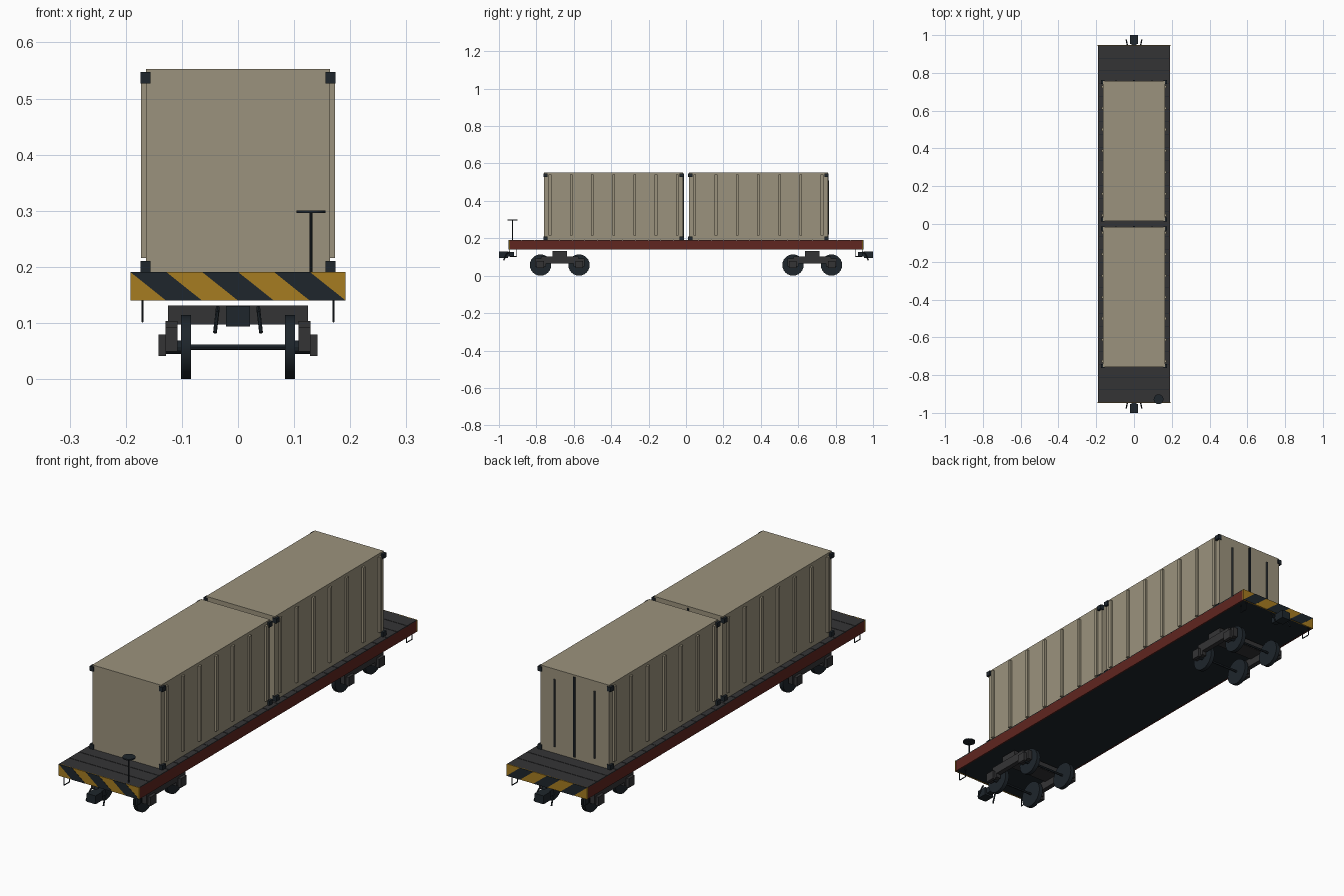
import bpy, bmesh, math
from mathutils import Vector, Matrix

if "Cube" in bpy.data.objects:
    bpy.data.objects.remove(bpy.data.objects["Cube"])


def material(name, r, g, b):
    m = bpy.data.materials.new(name)
    m.diffuse_color = (r, g, b, 1)
    m.use_nodes = True
    m.node_tree.nodes["Principled BSDF"].inputs["Base Color"].default_value = m.diffuse_color
    return m


BEIGE = material("beige_paint", .33, .29, .205)
RED = material("oxide_red", .115, .019, .014)
YELLOW = material("warning_yellow", .38, .20, .015)
BLACK = material("black_steel", .013, .019, .025)
GREY = material("dark_grey", .034, .034, .036)
BAR = material("bar_grey", .05, .06, .065)


def box(bm, x0, x1, y0, y1, z0, z1):
    mat = Matrix.Translation(((x0 + x1) / 2, (y0 + y1) / 2, (z0 + z1) / 2)) @ \
        Matrix.Diagonal((abs(x1 - x0), abs(y1 - y0), abs(z1 - z0), 1))
    bmesh.ops.create_cube(bm, size=1, matrix=mat)


def rod(bm, a, b, r, sides=8):
    a, b = Vector(a), Vector(b)
    rot = (b - a).to_track_quat('Z', 'Y').to_matrix().to_4x4()
    bmesh.ops.create_cone(bm, cap_ends=True, segments=sides, radius1=r, radius2=r,
                          depth=(b - a).length, matrix=Matrix.Translation((a + b) / 2) @ rot)


def finish(name, bm, mat, smooth=False):
    bmesh.ops.recalc_face_normals(bm, faces=bm.faces)
    me = bpy.data.meshes.new(name)
    bm.to_mesh(me)
    bm.free()
    me.materials.append(mat)
    ob = bpy.data.objects.new(name, me)
    bpy.context.collection.objects.link(ob)
    if smooth:
        bpy.ops.object.select_all(action='DESELECT')
        bpy.context.view_layer.objects.active = ob
        ob.select_set(True)
        bpy.ops.object.shade_smooth_by_angle()
    return ob


SIDES = (-1, 1)

# Deck core, side sills and floor planks
bm = bmesh.new()
box(bm, -.188, .188, -.944, .944, .141, .187)
finish("deck_core", bm, BLACK)
bm = bmesh.new()
for s in SIDES:
    box(bm, s * .186, s * .191, -.945, .945, .14, .188)
finish("side_sills", bm, RED)
bm = bmesh.new()
step = 1.892 / 28
for i in range(28):
    y = -.946 + i * step
    box(bm, -.191, .191, y + .0012, y + step - .0012, .186, .191)
finish("floor_planks", bm, GREY)

# Striped end plates
bm = bmesh.new()
for s in SIDES:
    box(bm, -.192, .192, s * .942, s * .947, .14, .191)
finish("end_plates", bm, YELLOW)
bm = bmesh.new()
for s in SIDES:
    for k in range(3):
        x = -.192 + k * .128
        prof = [(x, .191), (x + .064, .191), (x + .128, .14), (x + .064, .14)]
        f = bm.faces.new([bm.verts.new((px, s * .946, pz)) for px, pz in prof])
        ext = bmesh.ops.extrude_face_region(bm, geom=[f])
        bmesh.ops.translate(bm, vec=(0, s * .002, 0),
                            verts=[v for v in ext["geom"] if isinstance(v, bmesh.types.BMVert)])
finish("warning_stripes", bm, BLACK)

# Containers, doors facing +y
for label, c in (("front", -.387), ("rear", .387)):
    bm = bmesh.new()
    box(bm, -.164, .164, c - .371, c + .371, .191, .553)
    finish(label + "_container_body", bm, BEIGE)
    bm = bmesh.new()
    for s in SIDES:
        for k in range(7):
            y = c + (k - 3) * .1133
            box(bm, s * .160, s * .173, y - .007, y + .007, .216, .54)
    finish(label + "_container_ribs", bm, BEIGE)
    bm = bmesh.new()
    for s in SIDES:
        for t in SIDES:
            for z in (.191, .527):
                box(bm, s * .156, s * .174, c + t * .353, c + t * .375, z, z + .02)
    box(bm, -.004, .004, c + .368, c + .376, .20, .545)
    finish(label + "_corner_castings_and_door_seam", bm, BLACK)
    bm = bmesh.new()
    for s in SIDES:
        rod(bm, (s * .095, c + .373, .22), (s * .095, c + .373, .51), .004)
    finish(label + "_door_bars", bm, BAR)

# Bogies
for label, c in (("front", -.675), ("rear", .675)):
    wheels, frame, boxes = bmesh.new(), bmesh.new(), bmesh.new()
    for t in SIDES:
        y = c + t * .103
        rod(wheels, (-.1, y, .057), (.1, y, .057), .005, 12)
        for s in SIDES:
            rod(wheels, (s * .084, y, .057), (s * .102, y, .057), .057, 24)
            rod(wheels, (s * .10, y, .057), (s * .132, y, .057), .012, 12)
            box(frame, s * .108, s * .129, y - .03, y + .03, .049, .092)
            box(boxes, s * .128, s * .142, y - .02, y + .02, .041, .08)
    for s in SIDES:
        box(frame, s * .108, s * .129, c - .10, c + .10, .066, .104)
    box(frame, -.125, .125, c - .038, c + .038, .097, .131)
    finish(label + "_wheelsets", wheels, BLACK, True)
    finish(label + "_bogie_frame", frame, GREY)
    finish(label + "_axle_boxes", boxes, GREY)

# Couplers, brake hoses and corner steps
couplers, hoses, steps = bmesh.new(), bmesh.new(), bmesh.new()
for t in SIDES:
    box(couplers, -.013, .013, t * .92, t * .965, .102, .128)
    box(couplers, -.021, .021, t * .952, t * 1.0, .094, .130)
    for s in SIDES:
        pts = [(s * .036, t * .945, .128), (s * .037, t * .957, .118), (s * .041, t * .975, .083)]
        for a, b in zip(pts, pts[1:]):
            rod(hoses, a, b, .0035)
        pts = [(s * .17, t * .942, .142), (s * .17, t * .942, .103),
               (s * .17, t * .905, .103), (s * .17, t * .905, .142)]
        for a, b in zip(pts, pts[1:]):
            rod(steps, a, b, .0022, 6)
finish("couplers", couplers, BLACK)
finish("brake_hoses", hoses, BLACK, True)
finish("corner_steps", steps, BLACK)

# Hand brake wheel on its post
bm = bmesh.new()
rod(bm, (.13, -.928, .188), (.13, -.928, .298), .003)
rod(bm, (.13, -.928, .296), (.13, -.928, .301), .026, 16)
finish("hand_brake", bm, BLACK, True)
